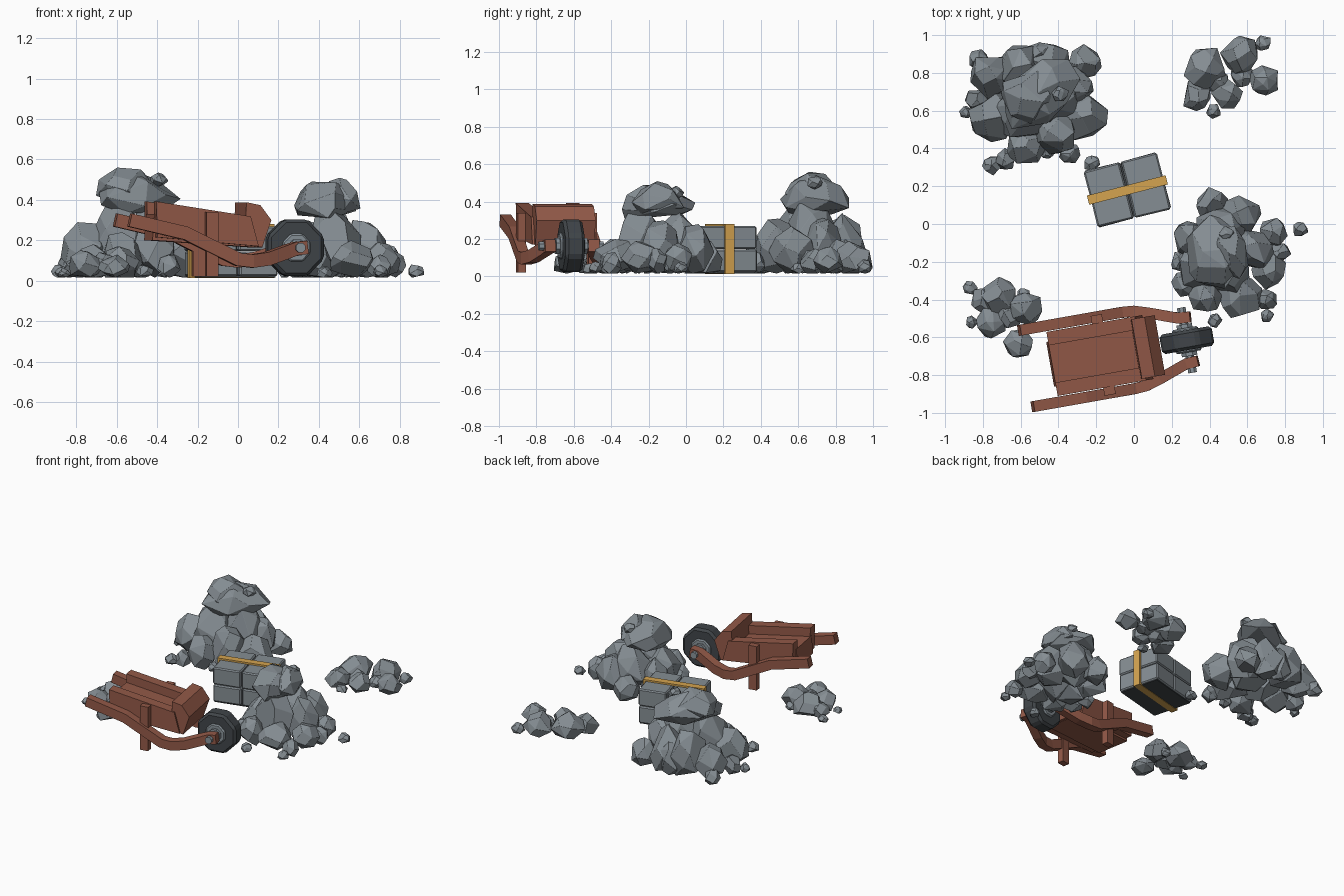
import bpy, bmesh, math, random
from mathutils import Vector, Matrix

if "Cube" in bpy.data.objects:
    bpy.data.objects.remove(bpy.data.objects["Cube"])

random.seed(11)

def material(name, rgb):
    m = bpy.data.materials.new(name)
    m.diffuse_color = (*rgb, 1)
    m.use_nodes = True
    m.node_tree.nodes["Principled BSDF"].inputs["Base Color"].default_value = m.diffuse_color
    return m

STONE = material("stone grey", (0.235, 0.268, 0.292))
WOOD = material("red brown wood", (0.29, 0.10, 0.064))
TYRE = material("dark tyre", (0.052, 0.06, 0.067))
STEEL = material("steel grey", (0.25, 0.29, 0.32))
STRAP = material("yellow strap", (0.66, 0.37, 0.08))

def finish(bm, name, mat, matrix=Matrix(), bevel=0):
    if bevel:
        bmesh.ops.bevel(bm, geom=bm.edges[:], offset=bevel, segments=1,
                        affect='EDGES', clamp_overlap=True)
    bmesh.ops.transform(bm, matrix=matrix, verts=bm.verts)
    bmesh.ops.recalc_face_normals(bm, faces=bm.faces)
    me = bpy.data.meshes.new(name)
    bm.to_mesh(me)
    bm.free()
    me.materials.append(mat)
    ob = bpy.data.objects.new(name, me)
    bpy.context.collection.objects.link(ob)
    return ob

def box(name, mat, c, size, matrix=Matrix(), bevel=0):
    bm = bmesh.new()
    bmesh.ops.create_cube(bm, size=1, matrix=Matrix.Translation(c) @ Matrix.Diagonal((*size, 1)))
    return finish(bm, name, mat, matrix, bevel)

def prism(name, mat, profile, v0, v1, matrix, bevel=0):
    """Extrude a (u, z) outline sideways from v0 to v1."""
    bm = bmesh.new()
    f = bm.faces.new([bm.verts.new((u, v0, z)) for u, z in profile])
    r = bmesh.ops.extrude_face_region(bm, geom=[f])
    vs = [g for g in r["geom"] if isinstance(g, bmesh.types.BMVert)]
    bmesh.ops.translate(bm, verts=vs, vec=(0, v1 - v0, 0))
    return finish(bm, name, mat, matrix, bevel)

def cylinder(name, mat, r, length, sides, matrix, bevel=0):
    bm = bmesh.new()
    bmesh.ops.create_cone(bm, cap_ends=True, segments=sides, radius1=r, radius2=r, depth=length,
                          matrix=Matrix.Rotation(math.pi / 2, 4, 'X') @ Matrix.Rotation(math.pi / sides, 4, 'Z'))
    return finish(bm, name, mat, matrix, bevel)

def rock(name, c, size, yaw=0.0, count=17, taper=0.22):
    """Faceted boulder: hull of jittered points on an ellipsoid, narrower at the top."""
    bm = bmesh.new()
    spin = random.uniform(0, 6.28)
    pts = []
    for i in range(count):
        a = i * 2.39996 + spin + random.uniform(-0.3, 0.3)
        z = max(-1, min(1, 1 - 2 * (i + 0.5) / count + random.uniform(-0.12, 0.12)))
        r = math.sqrt(max(0, 1 - z * z)) * (1 - taper * z)
        pts.append(Vector((r * math.cos(a), r * math.sin(a), z)) * random.uniform(0.94, 1.18))
    # Fit the points to the wanted half sizes
    lo = [min(p[k] for p in pts) for k in range(3)]
    hi = [max(p[k] for p in pts) for k in range(3)]
    for p in pts:
        bm.verts.new([(p[k] - lo[k]) / (hi[k] - lo[k]) * 2 - 1 for k in range(3)])
    bmesh.ops.convex_hull(bm, input=bm.verts[:])
    bmesh.ops.delete(bm, geom=[v for v in bm.verts if not v.link_faces], context='VERTS')
    bmesh.ops.dissolve_limit(bm, angle_limit=0.33, verts=bm.verts[:], edges=bm.edges[:])
    m = Matrix.Translation(c) @ Matrix.Rotation(yaw, 4, 'Z') @ Matrix.Diagonal((*size, 1))
    return finish(bm, name, STONE, m, min(size) * 0.07)

def pile(name, stones):
    """Each stone: x, y, radius, top height."""
    for i, (x, y, r, top) in enumerate(stones):
        h = (top - 0.015) / 2
        rock(f"{name}_{i + 1}", (x, y, 0.015 + h),
             (r * random.uniform(0.98, 1.1), r * random.uniform(0.98, 1.1), h), random.uniform(0, 3))

# Large heap at the back left
pile("back_heap_stone", [
    (-.75, .78, .115, .26), (-.60, .83, .12, .33), (-.44, .84, .12, .34), (-.26, .85, .085, .20),
    (-.75, .56, .115, .29), (-.57, .41, .10, .24), (-.27, .57, .115, .27), (-.41, .48, .11, .31),
    (-.60, .60, .14, .40), (-.42, .66, .14, .40), (-.33, .73, .10, .32),
    (-.75, .31, .045, .10), (-.89, .59, .034, .08), (-.46, .39, .04, .08), (-.34, .37, .055, .13),
    (-.82, .87, .05, .13), (-.225, .32, .042, .08), (-.51, .89, .07, .25), (-.68, .34, .055, .13),
    (-.83, .66, .06, .15)])
rock("back_heap_top_boulder", (-.50, .69, .435), (.235, .145, .105), math.radians(42), 24, .3)
rock("back_heap_peak", (-.56, .66, .46), (.13, .13, .10), .3, 17, .35)
rock("back_heap_pebble", (-.39, .69, .50), (.045, .04, .035))

# Large heap at the right
pile("right_heap_stone", [
    (.41, .10, .085, .19), (.57, .05, .10, .28), (.74, -.04, .075, .18), (.72, -.24, .085, .19),
    (.56, -.39, .11, .20), (.38, -.37, .09, .20), (.27, -.32, .07, .14), (.31, -.08, .10, .28),
    (.62, -.14, .11, .30), (.36, -.22, .12, .30), (.48, -.24, .13, .36), (.45, -.04, .13, .36),
    (.88, -.03, .04, .08), (.70, -.40, .055, .13), (.705, -.485, .035, .08), (.43, -.51, .035, .07),
    (.77, -.15, .05, .15), (.24, -.20, .05, .12)])
rock("right_heap_top_boulder", (.43, -.15, .40), (.16, .20, .09), .25, 24, .3)
rock("right_heap_shoulder", (.50, -.16, .42), (.10, .14, .09), .2, 17, .35)
rock("right_heap_pebble", (.49, -.05, .45), (.04, .04, .035))

# Small scatter at the back right
pile("back_scatter_stone", [
    (.39, .83, .105, .20), (.555, .895, .095, .19), (.69, .76, .075, .16), (.33, .68, .075, .14),
    (.49, .69, .08, .15), (.42, .595, .038, .07), (.685, .96, .042, .09), (.57, .79, .06, .11),
    (.44, .75, .06, .13)])

# Small scatter at the front left
pile("front_scatter_stone", [
    (-.71, -.385, .09, .18), (-.80, -.40, .065, .12), (-.57, -.45, .09, .17), (-.75, -.52, .08, .15),
    (-.61, -.63, .075, .13), (-.86, -.52, .032, .06), (-.585, -.37, .032, .08), (-.87, -.34, .037, .07),
    (-.66, -.48, .07, .14)])

# Strapped bundle of cut stone blocks on a dark base
B = Matrix.Translation((-.035, .18, 0)) @ Matrix.Rotation(math.radians(14.5), 4, 'Z')
for i in (-1, 1):
    for j in (-1, 1):
        for k in (0, 1):
            jit = Matrix.Rotation(random.uniform(-.02, .02), 4, 'Z')
            box("cut_block", STONE, (i * .102, j * .077, .084 + k * .124), (.196, .152, .122), B @ jit, .008)
box("bundle_base", TYRE, (0, 0, .021), (.38, .29, .008), B)
for k, z in (("top", .274), ("bottom", .02)):
    box("strap_" + k, STRAP, (0, 0, z), (.43, .05, .014), B)
for k, x in (("left", -.208), ("right", .208)):
    box("strap_" + k, STRAP, (x, 0, .147), (.014, .05, .254), B)

# Wheelbarrow frame: u runs forward to the wheel, v sideways
W = Matrix.Translation((.28, -.615, 0)) @ Matrix.Rotation(math.radians(10), 4, 'Z')
HUB = W @ Matrix.Translation((0, 0, .163))
cylinder("wheel_tyre", TYRE, .152, .105, 8, HUB, .016)
cylinder("wheel_hub", STEEL, .075, .13, 8, HUB, .008)
cylinder("wheel_collar", STEEL, .045, .17, 8, HUB)
cylinder("axle", STEEL, .025, .35, 8, HUB)

# Bent handles, swept as a rectangular bar
PATH = [(-.865, .205, .30), (-.585, .205, .235), (-.47, .205, .178), (-.32, .205, .105), (-.25, .200, .097),
        (-.17, .175, .108), (-.06, .135, .145), (-.02, .122, .158), (.04, .118, .165)]
def handle(name, side):
    bm = bmesh.new()
    rings = []
    for i, p in enumerate(PATH):
        a, b = Vector(PATH[max(i - 1, 0)]), Vector(PATH[min(i + 1, len(PATH) - 1)])
        t = (b - a).normalized()
        s = Vector((-t.y, t.x, 0)).normalized() * .029
        n = t.cross(s).normalized() * .033
        rings.append([bm.verts.new(Vector(p) + s * e + n * f) for e, f in ((1, 1), (-1, 1), (-1, -1), (1, -1))])
    for r, q in zip(rings, rings[1:]):
        for k in range(4):
            bm.faces.new((r[k], r[(k + 1) % 4], q[(k + 1) % 4], q[k]))
    bm.faces.new(rings[0])
    bm.faces.new(rings[-1])
    finish(bm, name, WOOD, W @ Matrix.Diagonal((1, side, 1, 1)))

for side, label in ((1, "far"), (-1, "near")):
    handle(label + "_handle", side)
    box(label + "_leg", WOOD, (-.45, side * .192, .18), (.06, .045, .32), W)
    # Sloping side board of the tray
    prism(label + "_tray_side", WOOD, [(-.725, .392), (-.25, .318), (-.21, .17), (-.72, .215)],
          side * .10, side * .172, W)

# Tray floor and flared front board
prism("tray_floor", WOOD, [(-.725, .33), (-.24, .255), (-.21, .165), (-.735, .20)], -.12, .12, W)
prism("tray_front", WOOD, [(-.27, .388), (-.20, .374), (-.145, .30), (-.19, .165), (-.28, .18)],
      -.16, .16, W)
